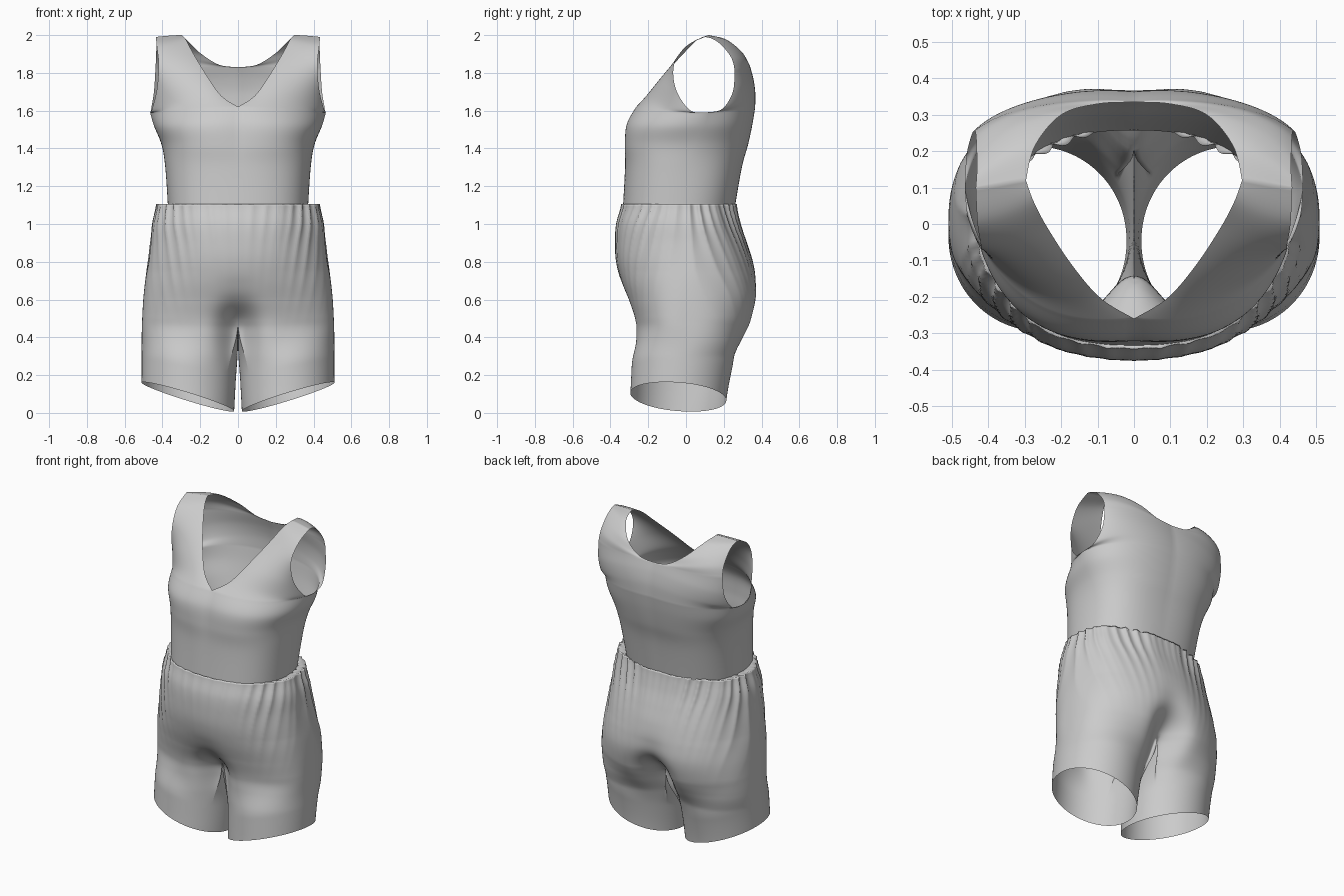
import bpy, bmesh
from math import sin, cos, pi, exp, radians
from mathutils import Vector


def finish(name, grids):
    """Skin grids of points into a mirrored, smooth-shaded cloth shell."""
    bm = bmesh.new()
    for grid in grids:
        vs = [[bm.verts.new((max(p[0], 0), p[1], p[2])) for p in row] for row in grid]
        for a, b in zip(vs, vs[1:]):
            for i in range(len(a) - 1):
                bm.faces.new((a[i], a[i + 1], b[i + 1], b[i]))
    bmesh.ops.remove_doubles(bm, verts=bm.verts, dist=0.0008)
    bmesh.ops.recalc_face_normals(bm, faces=bm.faces)
    me = bpy.data.meshes.new(name)
    bm.to_mesh(me)
    bm.free()
    ob = bpy.data.objects.new(name, me)
    bpy.context.collection.objects.link(ob)
    m = ob.modifiers.new("Mirror", "MIRROR")
    m.use_clip = True
    m.merge_threshold = 0.001
    for f in me.polygons:
        f.use_smooth = True
    return ob


def hermite(p0, p1, p2, p3, t):
    m1, m2 = (p2 - p0) / 2, (p3 - p1) / 2
    return (p1 * (2*t**3 - 3*t*t + 1) + m1 * (t**3 - 2*t*t + t)
            + p2 * (3*t*t - 2*t**3) + m2 * (t**3 - t*t))


def panel(rows, sub=7, cols=28):
    """Loft through rows of four bezier points (centre edge -> outer edge)."""
    R = [[Vector(r[i:i + 3]) for i in (0, 3, 6, 9)] for r in rows]
    n, out = len(R), []
    for k in range(n - 1):
        for j in range(sub + (k == n - 2)):
            q = [R[max(k - 1, 0)], R[k], R[k + 1], R[min(k + 2, n - 1)]]
            a, b, c, d = [hermite(*[row[i] for row in q], j / sub) for i in range(4)]
            line = []
            for i in range(cols + 1):
                s = i / cols
                line.append(a*(1-s)**3 + b*(3*s*(1-s)**2) + c*(3*s*s*(1-s)) + d*s**3)
            out.append(line)
    return out


# Bodice: front and back panels, edges follow neckline and armhole
front = [
    (0, -.334, 1.08, .24, -.338, 1.08, .37, -.25, 1.08, .37, -.03, 1.08),
    (0, -.322, 1.3, .25, -.332, 1.3, .385, -.23, 1.3, .385, 0, 1.3),
    (0, -.320, 1.42, .25, -.348, 1.42, .40, -.23, 1.42, .405, .05, 1.42),
    (0, -.306, 1.53, .24, -.345, 1.53, .43, -.23, 1.51, .445, .08, 1.52),
    (0, -.26, 1.62, .20, -.285, 1.62, .41, -.22, 1.59, .465, .10, 1.59),
    (.09, -.205, 1.68, .2, -.23, 1.68, .39, -.18, 1.63, .457, .02, 1.603),
    (.165, -.12, 1.785, .25, -.15, 1.77, .37, -.135, 1.74, .43, -.052, 1.71),
    (.235, -.015, 1.90, .3, -.055, 1.88, .37, -.07, 1.86, .42, -.064, 1.84),
    (.275, .06, 1.975, .33, .03, 1.96, .38, .01, 1.95, .43, .0, 1.94),
    (.297, .12, 2.0, .34, .115, 2.0, .39, .105, 1.995, .435, .10, 1.99)]
back = [
    (0, .257, 1.08, .22, .262, 1.08, .37, .18, 1.08, .37, -.03, 1.08),
    (0, .295, 1.3, .25, .305, 1.3, .385, .22, 1.3, .385, 0, 1.3),
    (0, .327, 1.42, .25, .342, 1.42, .405, .24, 1.42, .405, .05, 1.42),
    (0, .350, 1.53, .25, .368, 1.53, .44, .27, 1.52, .445, .08, 1.52),
    (0, .364, 1.62, .24, .382, 1.62, .43, .30, 1.60, .465, .10, 1.59),
    (0, .363, 1.70, .2, .382, 1.70, .40, .33, 1.65, .46, .19, 1.608),
    (0, .352, 1.77, .2, .372, 1.77, .38, .33, 1.74, .445, .248, 1.70),
    (0, .335, 1.83, .12, .350, 1.83, .33, .34, 1.83, .437, .257, 1.82),
    (.10, .330, 1.843, .2, .335, 1.86, .34, .32, 1.88, .434, .24, 1.88),
    (.20, .30, 1.905, .28, .292, 1.92, .36, .26, 1.93, .432, .19, 1.945),
    (.272, .215, 1.975, .32, .21, 1.98, .38, .18, 1.98, .432, .14, 1.98),
    (.297, .12, 2.0, .34, .115, 2.0, .39, .105, 1.995, .435, .10, 1.99)]
finish("bodice", [panel(p) for p in (front[:5], front[4:], back[:5], back[4:8], back[7:])])

# Shorts profile: height, half width, front y, back y, front and back seam depth
prof = [(1.105, .425, -.343, .264, 0, 0), (1.0, .45, -.37, .287, 0, 0),
        (.9, .462, -.376, .322, 0, 0), (.8, .477, -.37, .354, 0, 0),
        (.7, .492, -.348, .377, .005, .01), (.6, .502, -.315, .384, .03, .04),
        (.48, .508, -.282, .36, .12, .14), (.4, .51, -.28, .32, .14, .15),
        (.3, .51, -.285, .262, .14, .12), (.15, .51, -.292, .227, .14, .1),
        (0, .51, -.3, .207, .14, .1)]


def at(z):
    z = min(max(z, 0), 1.105)
    k = next(i for i in range(len(prof) - 1) if prof[i + 1][0] <= z)
    t = (prof[k][0] - z) / (prof[k][0] - prof[k + 1][0])
    q = [Vector(prof[min(max(k + o, 0), len(prof) - 1)][1:]) for o in (-1, 0, 1, 2)]
    return hermite(*q, t)


def spow(v, e):
    return abs(v)**e * (1 if v >= 0 else -1)


def hip(t, z):
    """Half body outline: t = 0 centre front, 1 centre back, with gathers."""
    w, yf, yb, cf, cb = at(z)
    a = -pi / 2 + pi * t
    x = w * spow(cos(a), .94)
    # the outline flattens front and back toward the thighs
    s = spow(sin(a), .92 - .17 * min(max((.75 - z) / .25, 0), 1))
    y = s * (yb if s > 0 else -yf)
    dip = exp(-(x / .10)**2)
    y += dip * (cf if s < 0 else -cb)
    # gathers fade down from the waist and slant toward the sides
    d = max(1.1 - z, 0)
    slant = d * 16 * sin(2 * pi * t)
    f = .6 * sin(21 * t * pi + slant) + .5 * sin(13.3 * t * pi + slant * .7 + 1)
    fold = 1 - 2 * abs(f)**.9
    amp = .009 * exp(-(d / .19)**2) * min(.2 + 2 * t, 1) * min((1 - t) * 12 + .4, 1)
    amp += .003 * exp(-((d - .3) / .2)**2) * sin(pi * t)
    return Vector((x + amp * fold * cos(a), y + amp * fold * sin(a), z))


def leg(a, z):
    """Leg outline: angle 0 is the outer side."""
    w, yf, yb = at(z)[:3]
    xi = .001 + .02 * max(0, .38 - z) / .38
    yc = (yf + yb) / 2
    return Vector(((w + xi) / 2 + (w - xi) / 2 * cos(a),
                   yc + (yb - yf) / 2 * spow(sin(a), .97), z))


N, M, ZC = 120, 28, .48
B = radians(145)
top = [hip(i / N, 1.105) for i in range(N + 1)]
lip = [Vector((p.x * .87, p.y * .97, 1.09)) for p in top]
upper = [lip] + [[hip(i / N, 1.105 - (1.105 - ZC) * k / 55) for i in range(N + 1)]
                 for k in range(56)]
# Legs: crotch ring (outer hip line plus dipped seam) blended into leg rings
pf, pb = hip(0, ZC), hip(1, ZC)
legs = []
for k in range(31):
    v = k / 30
    u = min(v * 1.6, 1)
    w = u * u * (3 - 2 * u)
    row = []
    for i in range(N + M + 1):
        outer = i <= N
        s = (i - N) / M
        a = -B + 2 * B * i / N if outer else B + (2 * pi - 2 * B) * s
        zt = ZC if outer else ZC - .05 * sin(pi * s)
        zh = .085 + .075 * cos(a) - .022 * sin(a)
        z = zt + (zh - zt) * v
        p = hip(i / N, z) if outer else pb.lerp(pf, s)
        r = p.lerp(leg(a, z), w)
        r.z = z
        row.append(r)
    legs.append(row)
finish("shorts", [upper, legs])
